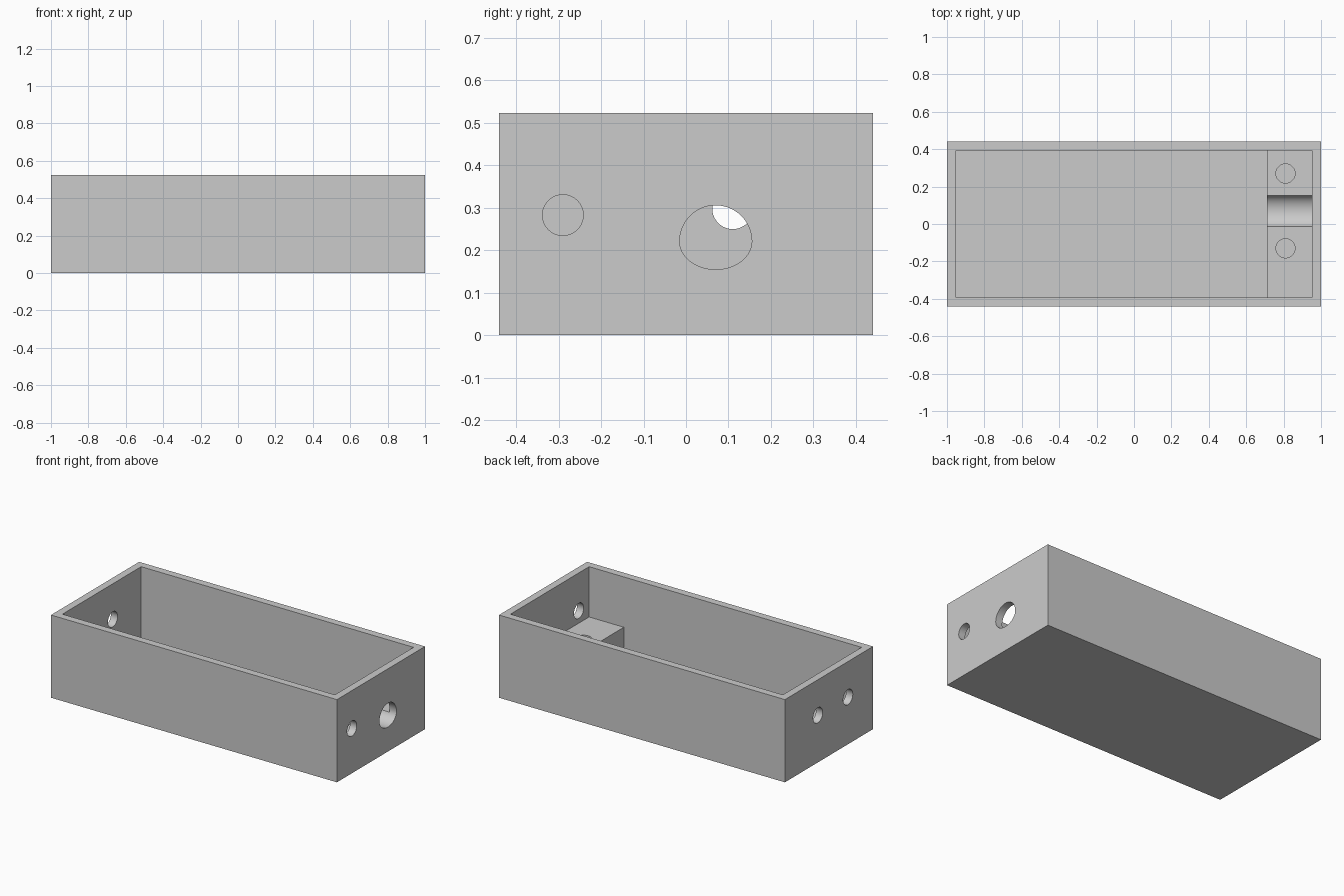
import bpy
import bmesh
import math
from mathutils import Vector

default = bpy.data.objects.get("Cube")
if default:
    bpy.data.objects.remove(default, do_unlink=True)

# Overall sizes
HALF_X, HALF_Y, HEIGHT = 1.0, 0.44, 0.523
WALL = 0.047
IN_X, IN_Y = HALF_X - WALL, HALF_Y - WALL
BLOCK_X, BLOCK_TOP = 0.71, 0.205
CHANNEL_Y, CHANNEL_Z = 0.07, 0.221

grey = bpy.data.materials.new("plain_grey")
grey.use_nodes = True
colour = (0.6, 0.6, 0.6, 1)
grey.diffuse_color = colour
grey.node_tree.nodes["Principled BSDF"].inputs["Base Color"].default_value = colour


def finish(name, bm):
    bmesh.ops.recalc_face_normals(bm, faces=bm.faces)
    mesh = bpy.data.meshes.new(name)
    bm.to_mesh(mesh)
    bm.free()
    mesh.materials.append(grey)
    obj = bpy.data.objects.new(name, mesh)
    bpy.context.collection.objects.link(obj)
    return obj


def box(name, low, high):
    low, high = Vector(low), Vector(high)
    bm = bmesh.new()
    bmesh.ops.create_cube(bm, size=1)
    for v in bm.verts:
        v.co = (low + high) / 2 + v.co * (high - low)
    return finish(name, bm)


def prism(name, outline, sweep):
    """Extrude a closed outline of points along a sweep vector."""
    bm = bmesh.new()
    face = bm.faces.new([bm.verts.new(p) for p in outline])
    top = bmesh.ops.extrude_face_region(bm, geom=[face])["geom"]
    moved = [g for g in top if isinstance(g, bmesh.types.BMVert)]
    bmesh.ops.translate(bm, verts=moved, vec=sweep)
    return finish(name, bm)


def ring(r_top, r_bottom, steps=64):
    """Round outline whose lower half may be flattened."""
    for i in range(steps):
        a = math.tau * i / steps
        s = math.sin(a)
        yield math.cos(a), s * (r_top if s > 0 else r_bottom)


def hole_x(name, x0, x1, y, z, r, flat=1.0):
    pts = [(x0, y + r * c, z + r * s) for c, s in ring(1.0, flat)]
    return prism(name, pts, (x1 - x0, 0, 0))


def cut(obj, cutters):
    bpy.context.view_layer.objects.active = obj
    for cutter in cutters:
        mod = obj.modifiers.new("cut", "BOOLEAN")
        mod.operation, mod.solver, mod.object = "DIFFERENCE", "EXACT", cutter
        bpy.ops.object.modifier_apply(modifier=mod.name)
        bpy.data.objects.remove(cutter, do_unlink=True)
    bpy.ops.object.select_all(action="DESELECT")
    obj.select_set(True)
    bpy.ops.object.shade_smooth_by_angle(angle=math.radians(30))


# Open-topped case with cable holes in both end walls
case = box("case", (-HALF_X, -HALF_Y, 0), (HALF_X, HALF_Y, HEIGHT))
cut(case, [
    box("cavity", (-IN_X, -IN_Y, WALL), (IN_X, IN_Y, HEIGHT + 0.1)),
    hole_x("small_hole", 0.9, 1.1, -0.29, 0.283, 0.048),
    hole_x("cable_hole", 0.9, 1.1, CHANNEL_Y, CHANNEL_Z, 0.085, 0.776),
    hole_x("far_hole_a", -1.1, -0.9, 0.11, 0.298, 0.048),
    hole_x("far_hole_b", -1.1, -0.9, -0.19, 0.298, 0.048),
])

# Clamp block with a cable channel and two screw holes
block = box("clamp_block", (BLOCK_X, -IN_Y, WALL), (IN_X, IN_Y, BLOCK_TOP))
cutters = [hole_x("channel", BLOCK_X - 0.1, 1.05, CHANNEL_Y, CHANNEL_Z, 0.085, 0.776)]
for side in (-1, 1):
    y = CHANNEL_Y + side * 0.2
    pts = [(0.81 + 0.051 * c, y + 0.051 * s, WALL + 0.005) for c, s in ring(1, 1, 48)]
    cutters.append(prism("screw_hole", pts, (0, 0, 0.3)))
cut(block, cutters)
